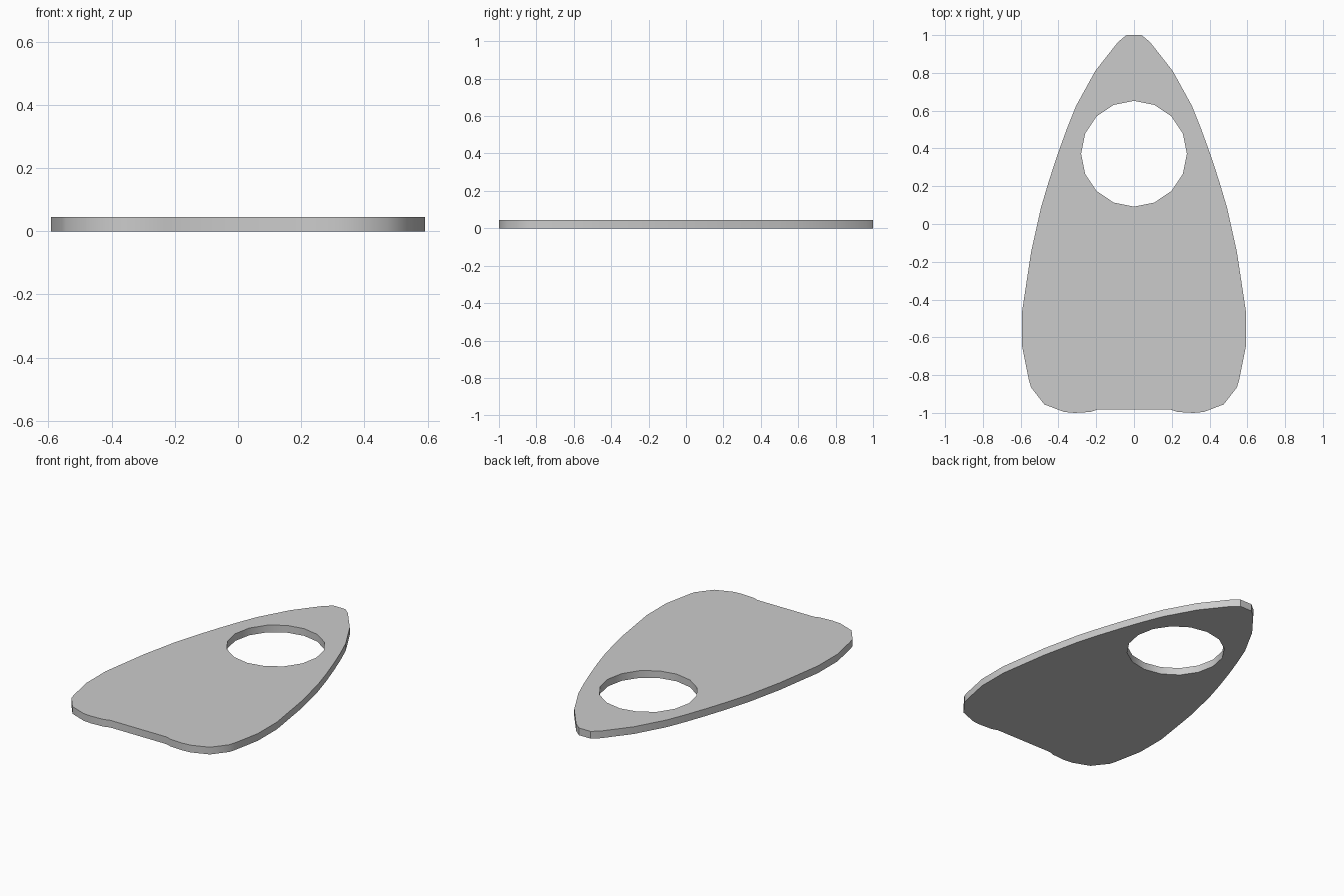
import bpy, bmesh, math

if "Cube" in bpy.data.objects:
    bpy.data.objects.remove(bpy.data.objects["Cube"])

THICKNESS = 0.045
HOLE_Y, HOLE_R, HOLE_SIDES = 0.372, 0.28, 16

# Right half of the outline, tip to base
half = [(0.04, 1.0), (0.085, 0.963), (0.205, 0.81), (0.307, 0.625),
        (0.355, 0.505), (0.402, 0.375), (0.45, 0.23), (0.493, 0.085),
        (0.545, -0.15), (0.592, -0.46), (0.592, -0.65), (0.557, -0.825),
        (0.545, -0.865), (0.475, -0.955), (0.37, -0.995), (0.315, -1.0),
        (0.23, -0.995), (0.195, -0.983)]
half = [(x, max(y, -0.998) if y > -1 else -1.0) for x, y in half]
outline = half + [(-x, y) for x, y in reversed(half)]

# Round hole with a vertex at the top
hole = [(HOLE_R * math.sin(2 * math.pi * i / HOLE_SIDES),
         HOLE_Y + HOLE_R * math.cos(2 * math.pi * i / HOLE_SIDES))
        for i in range(HOLE_SIDES)]


def add_loop(bm, points):
    verts = [bm.verts.new((x, y, 0)) for x, y in points]
    return [bm.edges.new((v, verts[i - 1])) for i, v in enumerate(verts)]


# Flat plate: fill between outline and hole, then extrude up
bm = bmesh.new()
edges = add_loop(bm, outline) + add_loop(bm, hole)
bmesh.ops.triangle_fill(bm, use_beauty=True, use_dissolve=False, edges=edges)
result = bmesh.ops.extrude_face_region(bm, geom=bm.faces[:], use_keep_orig=True)
top = [g for g in result["geom"] if isinstance(g, bmesh.types.BMVert)]
bmesh.ops.translate(bm, verts=top, vec=(0, 0, THICKNESS))
bmesh.ops.recalc_face_normals(bm, faces=bm.faces[:])

mesh = bpy.data.meshes.new("pointed_plate")
bm.to_mesh(mesh)
bm.free()
plate = bpy.data.objects.new("pointed_plate", mesh)
bpy.context.collection.objects.link(plate)

# Smooth rim with sharp top and bottom edges
bpy.context.view_layer.objects.active = plate
plate.select_set(True)
bpy.ops.object.shade_smooth_by_angle(angle=math.radians(35))
